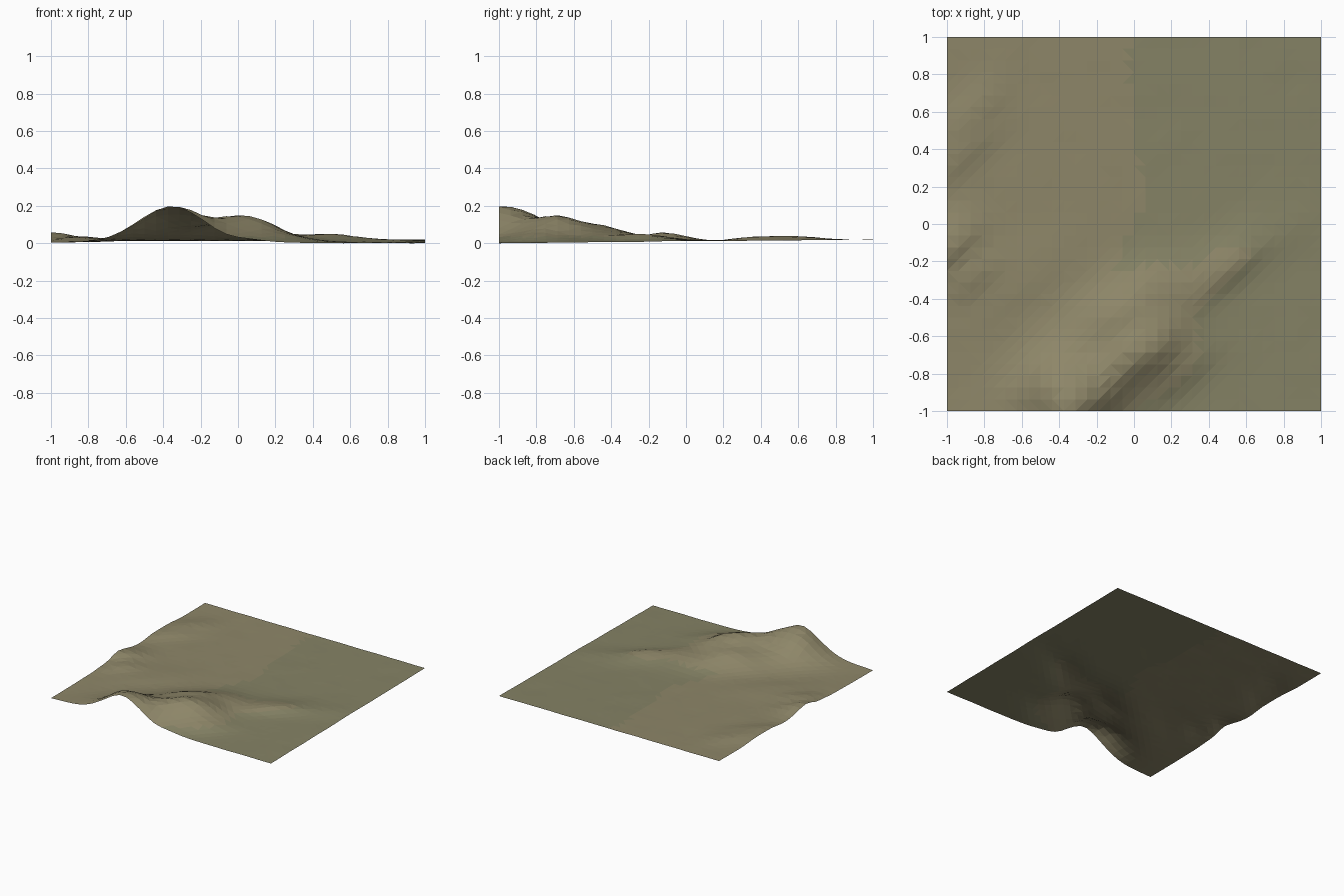
import bpy, bmesh, math
from mathutils import noise, Vector

if "Cube" in bpy.data.objects:
    bpy.data.objects.remove(bpy.data.objects["Cube"])

N = 32                      # grid cells per side
ANG = math.radians(40)      # ridges run towards the back right
CA, SA = math.cos(ANG), math.sin(ANG)

# Hills: x, y, height, length, width uphill side, width steep side
HILLS = [
    (-0.32, -1.00, 0.145, 0.17, 0.12, 0.10),   # main peak, cut by the front edge
    (-0.46, -0.85, 0.075, 0.13, 0.10, 0.09),   # second peak
    (0.06, -0.68, 0.105, 0.16, 0.12, 0.09),    # third peak
    (-0.22, -0.80, 0.055, 0.40, 0.20, 0.20),   # broad swell under the peaks
    (-0.10, -0.47, 0.050, 0.20, 0.10, 0.08),   # ridges behind
    (0.18, -0.38, 0.020, 0.15, 0.10, 0.06),
    (0.50, -0.24, 0.036, 0.18, 0.10, 0.06),
    (0.24, -0.80, 0.028, 0.16, 0.09, 0.06),    # front right spur
    (-1.00, -0.13, 0.048, 0.14, 0.10, 0.06),   # left edge hills
    (-0.86, -0.27, 0.024, 0.12, 0.09, 0.06),
    (-0.92, 0.38, 0.022, 0.14, 0.08, 0.06),
    (-0.88, 0.58, 0.022, 0.14, 0.08, 0.06),
    (-0.60, -0.30, 0.012, 0.25, 0.12, 0.09),
    (0.82, -0.05, 0.008, 0.15, 0.10, 0.08),
]


def height(x, y):
    z = 0.018 + 0.010 * y
    for hx, hy, h, length, up, steep in HILLS:
        dx, dy = x - hx, y - hy
        a = dx * CA + dy * SA
        b = -dx * SA + dy * CA
        w = up if b > 0 else steep
        z += h * math.exp(-0.5 * ((a / length) ** 2 + (b / w) ** 2))
    rough = 0.002 + 0.08 * max(0, z - 0.025)
    return z + rough * noise.noise(Vector((x * 6, y * 6, 3.0)))


def material(name, rgb):
    m = bpy.data.materials.new(name)
    m.diffuse_color = (*rgb, 1)
    m.use_nodes = True
    m.node_tree.nodes["Principled BSDF"].inputs["Base Color"].default_value = m.diffuse_color
    return m


# Terrain sheet
bm = bmesh.new()
bmesh.ops.create_grid(bm, x_segments=N, y_segments=N, size=1)
for v in bm.verts:
    v.co.z = height(v.co.x, v.co.y)
low = min(v.co.z for v in bm.verts)
for v in bm.verts:
    v.co.z -= low
bmesh.ops.triangulate(bm, faces=bm.faces[:], quad_method='SHORT_EDGE')
bm.normal_update()

# Ground cover: rock on steep faces, grass in the low middle, dry grass elsewhere
for f in bm.faces:
    c = f.calc_center_median()
    f.smooth = False
    patch = noise.noise(Vector((c.x * 2, c.y * 2, 8.0)))
    if f.normal.z < 0.74:
        f.material_index = 2
    elif c.x + 0.25 * patch > 0.0 and c.z < 0.035:
        f.material_index = 1
    else:
        f.material_index = 0

mesh = bpy.data.meshes.new("terrain")
bm.to_mesh(mesh)
bm.free()
mesh.materials.append(material("dry_grass", (0.27, 0.24, 0.14)))
mesh.materials.append(material("grass", (0.235, 0.225, 0.13)))
mesh.materials.append(material("rock", (0.21, 0.21, 0.23)))
obj = bpy.data.objects.new("terrain", mesh)
bpy.context.collection.objects.link(obj)
